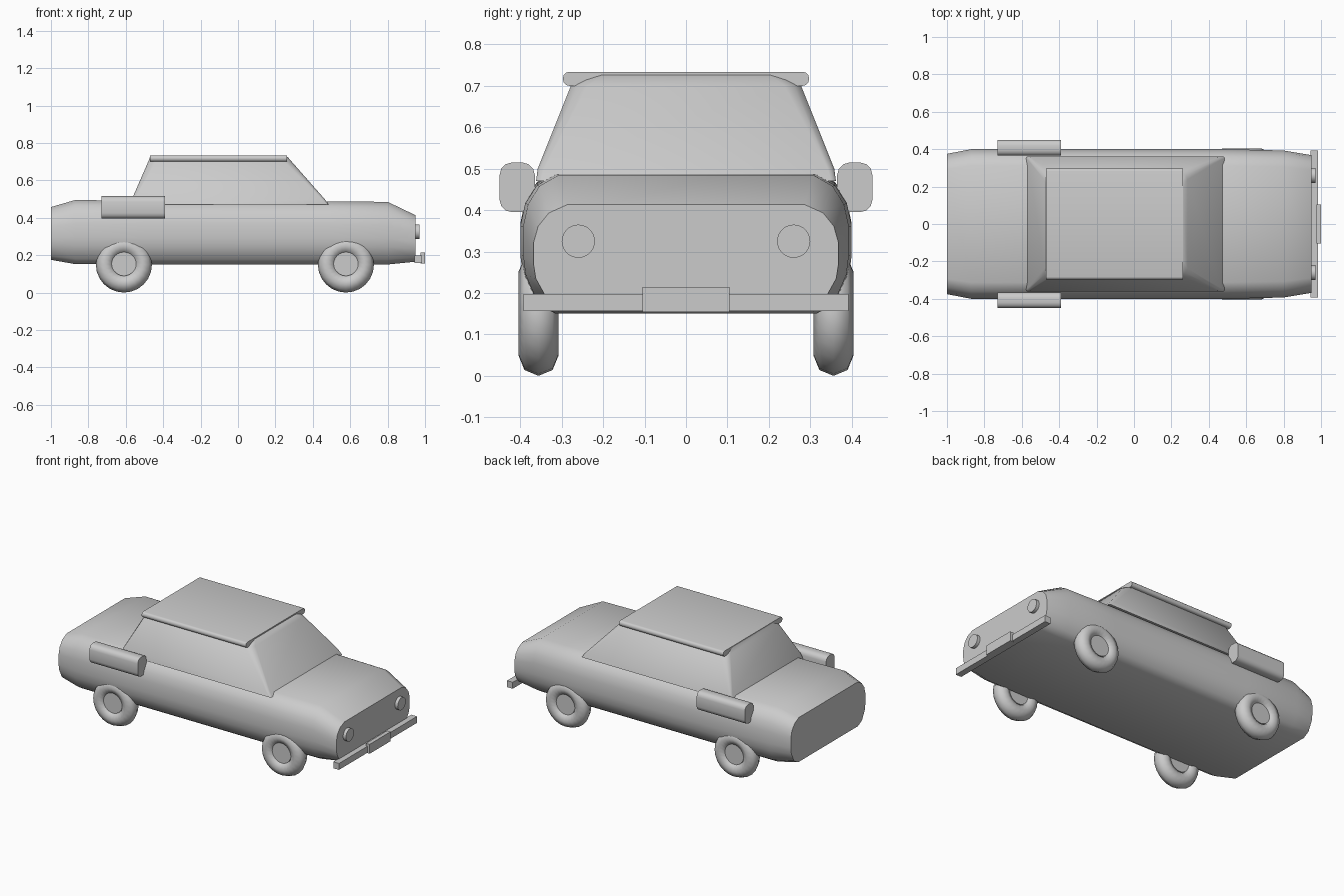
import bpy, bmesh, math

if "Cube" in bpy.data.objects:
    bpy.data.objects.remove(bpy.data.objects["Cube"])


def finish(name, bm, angle=35):
    bmesh.ops.recalc_face_normals(bm, faces=bm.faces)
    me = bpy.data.meshes.new(name)
    bm.to_mesh(me)
    bm.free()
    ob = bpy.data.objects.new(name, me)
    bpy.context.collection.objects.link(ob)
    smooth(ob, angle)
    return ob


def smooth(ob, angle=35):
    bpy.ops.object.select_all(action='DESELECT')
    ob.select_set(True)
    bpy.context.view_layer.objects.active = ob
    bpy.ops.object.shade_smooth_by_angle(angle=math.radians(angle))


def loft(name, rings, angle=35):
    bm = bmesh.new()
    loops = [[bm.verts.new(p) for p in r] for r in rings]
    n = len(loops[0])
    for a, b in zip(loops, loops[1:]):
        for i in range(n):
            j = (i + 1) % n
            bm.faces.new((a[i], a[j], b[j], b[i]))
    bm.faces.new(loops[0][::-1])
    bm.faces.new(loops[-1])
    return finish(name, bm, angle)


def box(name, x, y, z, bevel=0, segments=3):
    """Box from ranges; bevel rounds only the edges running along x."""
    bm = bmesh.new()
    bmesh.ops.create_cube(bm, size=1)
    for v in bm.verts:
        v.co = [(r[0] + r[1]) / 2 + c * (r[1] - r[0]) for r, c in zip((x, y, z), v.co)]
    if bevel:
        edges = [e for e in bm.edges if abs(e.verts[0].co.x - e.verts[1].co.x) > 1e-4]
        bmesh.ops.bevel(bm, geom=edges, offset=bevel, segments=segments,
                        profile=0.5, affect='EDGES')
    return finish(name, bm)


def disc(name, loc, radius, depth, rot):
    bpy.ops.mesh.primitive_cylinder_add(vertices=28, radius=radius, depth=depth,
                                        location=loc, rotation=rot)
    ob = bpy.context.object
    ob.name = name
    smooth(ob)


# Body shell: one rounded cross-section lofted along x
half = [(.80, 0), (.91, .08), (.985, .28), (1, .42), (1, .63), (.97, .79), (.90, .92), (.78, 1)]
section = half + [(-y, t) for y, t in reversed(half)]
stations = [(-1, .375, .175, .457), (-.87, .4, .152, .495), (-.5, .4, .15, .49),
            (.48, .4, .15, .487), (.80, .393, .15, .485), (.95, .368, .165, .413)]
loft("body", [[(x, w * y, lo + (hi - lo) * t) for y, t in section]
              for x, w, lo, hi in stations])


# Cabin: stacked rings with corners that soften toward the roof
def cabin_ring(z, x0, x1, w, c):
    return [(x0 + c, -w, z), (x1 - c, -w, z), (x1 - c * .3, -w + c * .4, z), (x1, -w + c, z),
            (x1, w - c, z), (x1 - c * .3, w - c * .4, z), (x1 - c, w, z),
            (x0 + c, w, z), (x0 + c * .3, w - c * .4, z), (x0, w - c, z),
            (x0, -w + c, z), (x0 + c * .3, -w + c * .4, z)]


loft("cabin", [cabin_ring(.47, -.577, .485, .362, .012),
               cabin_ring(.50, -.567, .463, .358, .016),
               cabin_ring(.70, -.48, .287, .278, .04),
               cabin_ring(.726, -.47, .265, .24, .04)], 40)

# Roof panel
box("roof", (-.47, .263), (-.297, .297), (.70, .734), .015)

# Bumper and plate
box("front_bumper", (.945, .985), (-.392, .392), (.157, .198))
box("number_plate", (.975, 1.0), (-.105, .105), (.154, .214))

for s, side in ((1, "left"), (-1, "right")):
    # Side pod
    box(side + "_side_pod", (-.73, -.39), sorted((s * .365, s * .45)), (.395, .515), .03)
    # Headlight
    disc(side + "_headlight", (.95, s * .26, .325), .04, .04, (0, math.pi / 2, 0))
    # Wheels
    for x, end in ((-.61, "rear"), (.577, "front")):
        bpy.ops.mesh.primitive_torus_add(major_segments=24, minor_segments=8,
                                         major_radius=.102, minor_radius=.048,
                                         location=(x, s * .356, .15),
                                         rotation=(math.pi / 2, 0, 0))
        tire = bpy.context.object
        tire.name = f"{end}_{side}_tire"
        smooth(tire, 60)
        disc(f"{end}_{side}_hub", (x, s * .356, .155), .066, .06, (math.pi / 2, 0, 0))
